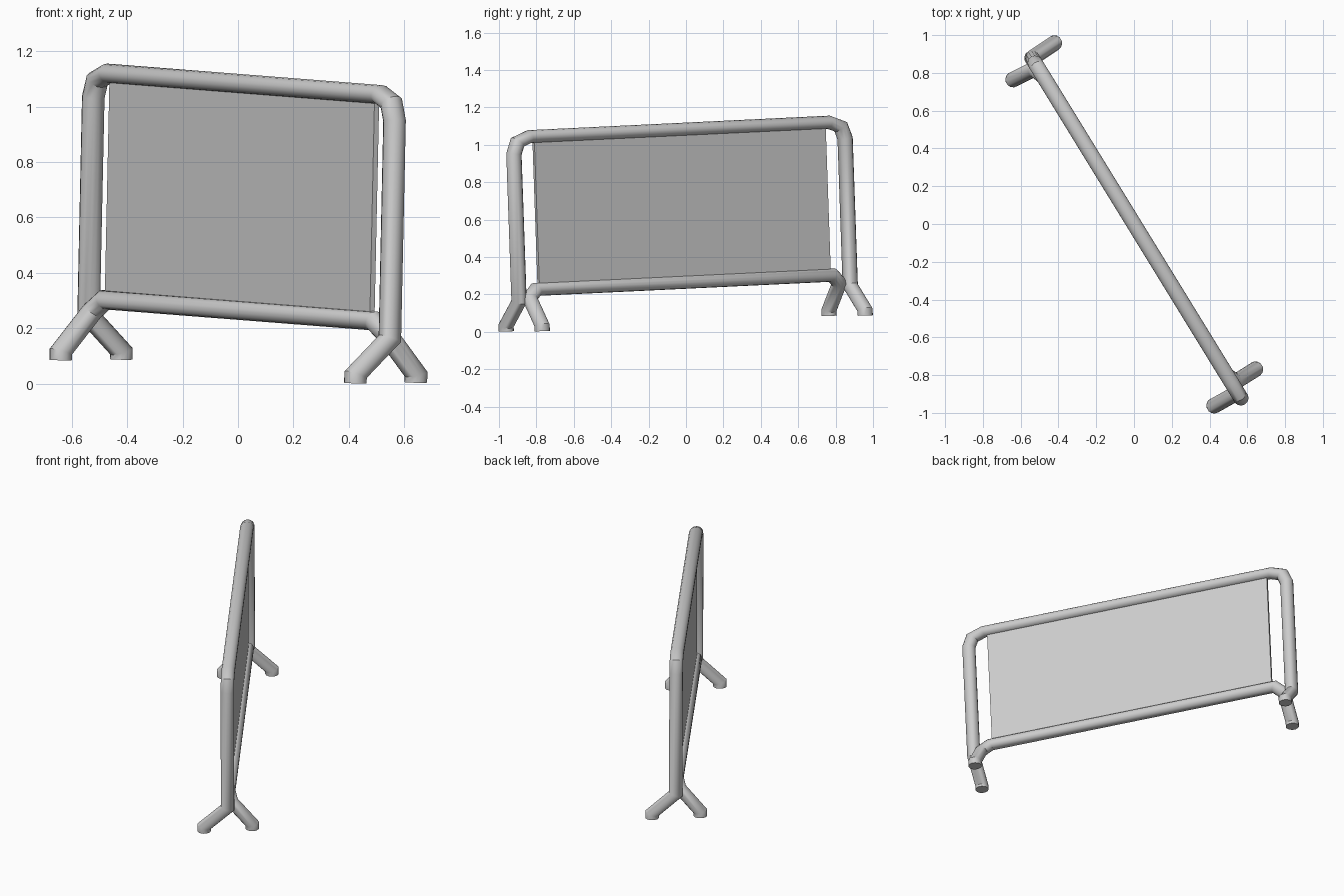
import bpy, bmesh, math
from mathutils import Matrix, Vector

if "Cube" in bpy.data.objects:
    bpy.data.objects.remove(bpy.data.objects["Cube"], do_unlink=True)

SIDES = 14
RADIUS = 0.041
SQUASH = 0.85          # tubes are slightly flattened vertically
HALF = 1.04            # half the distance between the posts
BAR, TOP, FOOT = 0.265, 1.083, 0.045

# The whole barrier is turned and leans a little along its length
PLACE = Matrix.Rotation(math.radians(-58.43), 4, 'Z') @ Matrix.Rotation(math.radians(2.35), 4, 'Y')

grey = bpy.data.materials.new("light_grey")
grey.use_nodes = True
colour = (0.6, 0.6, 0.6, 1)
grey.diffuse_color = colour
grey.node_tree.nodes["Principled BSDF"].inputs["Base Color"].default_value = colour


def finish(bm, name):
    bmesh.ops.recalc_face_normals(bm, faces=bm.faces)
    bm.transform(PLACE)
    mesh = bpy.data.meshes.new(name)
    bm.to_mesh(mesh)
    bm.free()
    mesh.materials.append(grey)
    obj = bpy.data.objects.new(name, mesh)
    bpy.context.collection.objects.link(obj)
    return obj


def both_ends(half):
    """Complete a path by turning its first half around the upright axis."""
    return half + [(-x, -y, z) for x, y, z in reversed(half)]


def tube(name, path):
    """Sweep a round section along the path with mitred joints."""
    pts = [Vector((x, y, z / SQUASH)) for x, y, z in path]
    dirs = [(b - a).normalized() for a, b in zip(pts, pts[1:])]
    angles = [2 * math.pi * i / SIDES for i in range(SIDES)]
    ring = [pts[0] + Vector((math.cos(a), math.sin(a), 0)) * RADIUS for a in angles]
    bm = bmesh.new()
    rows = [[bm.verts.new(p) for p in ring]]
    for i, d in enumerate(dirs):
        joint = pts[i + 1]
        plane = d + dirs[i + 1] if i + 1 < len(dirs) else d
        ring = [p + d * ((joint - p).dot(plane) / d.dot(plane)) for p in ring]
        rows.append([bm.verts.new(p) for p in ring])
    for a, b in zip(rows, rows[1:]):
        for i in range(SIDES):
            j = (i + 1) % SIDES
            bm.faces.new((a[i], a[j], b[j], b[i]))
    bm.faces.new(rows[0])
    bm.faces.new(rows[-1])
    bmesh.ops.scale(bm, vec=(1, 1, SQUASH), verts=bm.verts)
    obj = finish(bm, name)
    bpy.ops.object.select_all(action='DESELECT')
    obj.select_set(True)
    bpy.context.view_layer.objects.active = obj
    bpy.ops.object.shade_smooth_by_angle(angle=math.radians(35))


# Outer frame: far leg, post, top rail, post, near leg
tube("outer_frame", both_ends([
    (-HALF, 0.142, FOOT), (-HALF, 0.142, FOOT + 0.03), (-HALF, 0, 0.205),
    (-HALF, 0, TOP - 0.09), (-HALF + 0.025, 0, TOP - 0.027), (-HALF + 0.1, 0, TOP)]))

# Lower rail whose ends bend down into the opposite legs
tube("lower_rail", both_ends([
    (-0.99, -0.145, FOOT), (-0.99, -0.145, FOOT + 0.03),
    (-0.985, -0.02, 0.22), (-0.93, 0, BAR)]))

# Thin panel between the rails
bm = bmesh.new()
bmesh.ops.create_cube(bm, size=1)
bmesh.ops.scale(bm, vec=(1.83, 0.02, TOP - BAR), verts=bm.verts)
bmesh.ops.translate(bm, vec=(0, 0, (TOP + BAR) / 2), verts=bm.verts)
finish(bm, "panel")
